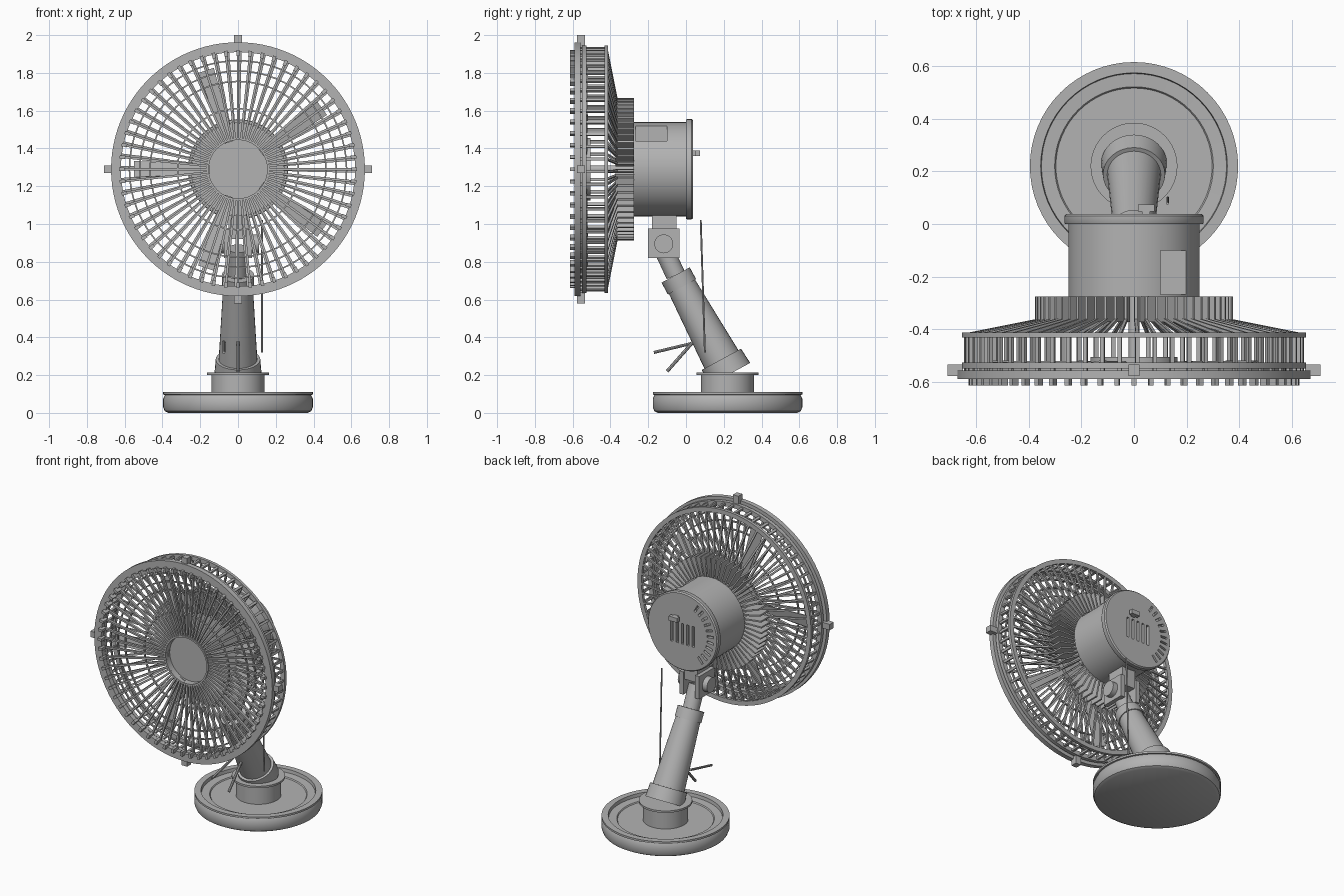
import bpy, bmesh
from math import pi, radians
from mathutils import Matrix, Vector

if "Cube" in bpy.data.objects:
    bpy.data.objects.remove(bpy.data.objects["Cube"])

mat = bpy.data.materials.new("plain grey")
mat.use_nodes = True
GREY = (0.45, 0.45, 0.45, 1)
mat.diffuse_color = GREY
mat.node_tree.nodes["Principled BSDF"].inputs["Base Color"].default_value = GREY

T = Matrix.Translation
FAN = T((0, 0, 1.29))
AXIAL = FAN @ Matrix.Rotation(-pi / 2, 4, 'X')   # local z runs towards the back
BASE = T((0, 0.22, 0))
COUNT = 60


def finish(name, bm, smooth=True):
    bmesh.ops.recalc_face_normals(bm, faces=bm.faces)
    mesh = bpy.data.meshes.new(name)
    bm.to_mesh(mesh)
    bm.free()
    mesh.materials.append(mat)
    ob = bpy.data.objects.new(name, mesh)
    bpy.context.collection.objects.link(ob)
    bpy.ops.object.select_all(action='DESELECT')
    ob.select_set(True)
    bpy.context.view_layer.objects.active = ob
    if smooth:
        bpy.ops.object.shade_smooth_by_angle(angle=radians(35))
    return ob


def add_lathe(bm, profile, matrix, closed=False, steps=64):
    part = bmesh.new()
    vs = [part.verts.new((r, 0, h)) for r, h in profile]
    pairs = list(zip(vs, vs[1:])) + ([(vs[-1], vs[0])] if closed else [])
    edges = [part.edges.new(p) for p in pairs]
    bmesh.ops.spin(part, geom=vs + edges, cent=(0, 0, 0), axis=(0, 0, 1),
                   angle=2 * pi, steps=steps)
    bmesh.ops.remove_doubles(part, verts=part.verts, dist=1e-4)
    bmesh.ops.transform(part, matrix=matrix, verts=part.verts)
    bmesh.ops.recalc_face_normals(part, faces=part.faces)
    tmp = bpy.data.meshes.new("tmp")
    part.to_mesh(tmp)
    part.free()
    bm.from_mesh(tmp)
    bpy.data.meshes.remove(tmp)


def lathe(name, profile, matrix, **kw):
    bm = bmesh.new()
    add_lathe(bm, profile, matrix, **kw)
    return finish(name, bm)


def band(r0, r1, h0, h1):
    return [(r0, h0), (r1, h0), (r1, h1), (r0, h1)]


def add_box(bm, lo, hi, matrix=Matrix()):
    lo, hi = Vector(lo), Vector(hi)
    size = hi - lo
    bmesh.ops.create_cube(bm, size=1, matrix=matrix @ T((lo + hi) / 2)
                          @ Matrix.Diagonal((*size, 1)))


def box(name, lo, hi):
    bm = bmesh.new()
    add_box(bm, lo, hi)
    return finish(name, bm, False)


def along(a, b):
    """Frame at a whose z axis points to b."""
    turn = Vector((0, 0, 1)).rotation_difference(b - a)
    return T(a) @ turn.to_matrix().to_4x4()


def rod(name, a, b, r0, r1=None, steps=32):
    a, b = Vector(a), Vector(b)
    n, r1 = (b - a).length, r1 or r0
    return lathe(name, [(0, 0), (r0, 0), (r1, n), (0, n)], along(a, b), steps=steps)


def radial(n, start=0):
    return [FAN @ Matrix.Rotation(start + 2 * pi * i / n, 4, 'Y') for i in range(n)]


def cut(ob, cutter):
    cutter.hide_render = True
    mod = ob.modifiers.new("cut", 'BOOLEAN')
    mod.operation, mod.object = 'DIFFERENCE', cutter
    bpy.context.view_layer.objects.active = ob
    bpy.ops.object.modifier_apply(modifier=mod.name)
    bpy.data.objects.remove(cutter)


# Base
lathe("base", [(0, 0), (.37, 0), (.388, .01), (.396, .03), (.396, .075), (.386, .095),
               (.396, .097), (.396, .11), (.355, .11), (.352, .088), (.302, .085),
               (.297, .078), (0, .078)], BASE)
lathe("base_neck", [(0, .07), (.14, .07), (.14, .2), (0, .2)], BASE)
lathe("neck_disc", [(0, .2), (.165, .2), (.165, .213), (0, .213)], BASE)

# Leaning stem
top, foot = Vector((0, -.055, .73)), Vector((0, .23, .205))
rod("stem", top, foot, .075, .107)
rod("stem_collar", top, top.lerp(foot, .12), .085)
rod("stem_foot_collar", top.lerp(foot, .85), foot, .118, .125)
rod("stem_neck", (0, -.12, .87), top, .052)

# Tilt joint
box("tilt_block", (-.05, -.18, .92), (.05, -.05, 1.06))
for side, s in (("left", 1), ("right", -1)):
    xs = sorted((s * .045, s * .075))
    box(side + "_tilt_cheek", (xs[0], -.2, .82), (xs[1], -.035, .975))
    rod(side + "_tilt_knob", (s * .07, -.118, .895), (s * .11, -.118, .895), .05)

# Levers and cord
rod("long_lever", (-.075, .06, .375), (-.075, -.17, .32), .008, steps=8)
rod("short_lever", (0, .05, .39), (0, -.1, .22), .009, steps=8)
rod("cord", (.128, .078, 1.02), (.128, .1, .32), .005, steps=8)

# Motor housing with a notch in its upper left side
housing = lathe("motor_housing", [(0, -.278), (.249, -.278), (.249, .005), (0, .005)],
                AXIAL)
cut(housing, box("notch_cutter", (.1, -.268, 1.44), (.3, -.1, 1.6)))
cap = lathe("motor_cap", [(0, 0), (.262, 0), (.265, .005), (.265, .03),
                          (.258, .038), (0, .038)], AXIAL)
box("rear_knob_stem", (.03, .03, 1.36), (.06, .05, 1.39))
box("rear_knob", (.015, .048, 1.36), (.078, .075, 1.39))

# Vent slots cut into the cap
bm = bmesh.new()
for i in range(5):
    x = -.08 + .04 * i
    add_box(bm, (x - .009, .015, 1.205), (x + .009, .06, 1.345))
for i in range(11):
    m = FAN @ Matrix.Rotation(radians(-30 - 11 * i), 4, 'Y')
    add_box(bm, (-.007, .015, .185), (.007, .06, .235), m)
cut(cap, finish("vent_cutter", bm, False))

# Guard rims
for name, prof in (("front_rim", band(.62, .672, -.59, -.558)),
                   ("middle_rim", band(.625, .655, -.55, -.526)),
                   ("rear_rim", band(.625, .655, -.432, -.412))):
    lathe(name, prof, AXIAL, closed=True, steps=96)

# Rim clips
bm = bmesh.new()
for m in radial(4):
    add_box(bm, (-.02, -.578, .65), (.02, -.535, .71), m)
finish("rim_clips", bm, False)

# Front grille: dished spokes ending in pegs, joined by hoops
hub, rim = Vector((0, -.545, .155)), Vector((0, -.57, .625))
spoke = along(hub, rim)
bm = bmesh.new()
for m in radial(COUNT):
    add_box(bm, (-.006, -.008, 0), (.006, .008, (rim - hub).length), m @ spoke)
    add_box(bm, (-.009, -.615, .6), (.009, -.565, .63), m)
for r in (.32, .465, .52, .575):
    add_lathe(bm, band(r - .004, r + .004, -.558, -.546), AXIAL, closed=True)
finish("front_grille", bm, False)
lathe("grille_cup", [(0, -.515), (.155, -.515), (.155, -.56), (.166, -.56),
                     (.166, -.505), (0, -.505)], AXIAL)

# Rear cage: side bars, sloping spokes and deep fins
inner, outer = Vector((0, -.368, .375)), Vector((0, -.422, .645))
slope = along(inner, outer)
bm = bmesh.new()
for m in radial(COUNT, .02):
    add_box(bm, (-.008, -.56, .632), (.008, -.42, .646), m)
    add_box(bm, (-.006, -.006, -.01), (.006, .006, (outer - inner).length), m @ slope)
    add_box(bm, (-.005, -.372, .24), (.005, -.275, .377), m)
finish("rear_cage", bm, False)

# Propeller
rod("propeller_shaft", (0, -.508, 1.29), (0, -.27, 1.29), .02)
bm = bmesh.new()
for m in radial(5, radians(18 + 36)):
    m = m @ T((0, -.53, 0)) @ Matrix.Rotation(radians(10), 4, 'Z')
    rows = []
    for r, w in ((.15, .022), (.35, .034), (.55, .044)):
        rows.append([bm.verts.new(m @ Vector((x, y, r)))
                     for x, y in ((-w, -.003), (w, -.003), (w, .003), (-w, .003))])
    for a, b in zip(rows, rows[1:]):
        for i in range(4):
            j = (i + 1) % 4
            bm.faces.new((a[i], a[j], b[j], b[i]))
    bm.faces.new(rows[0])
    bm.faces.new(rows[-1])
finish("propeller_blades", bm, False)
